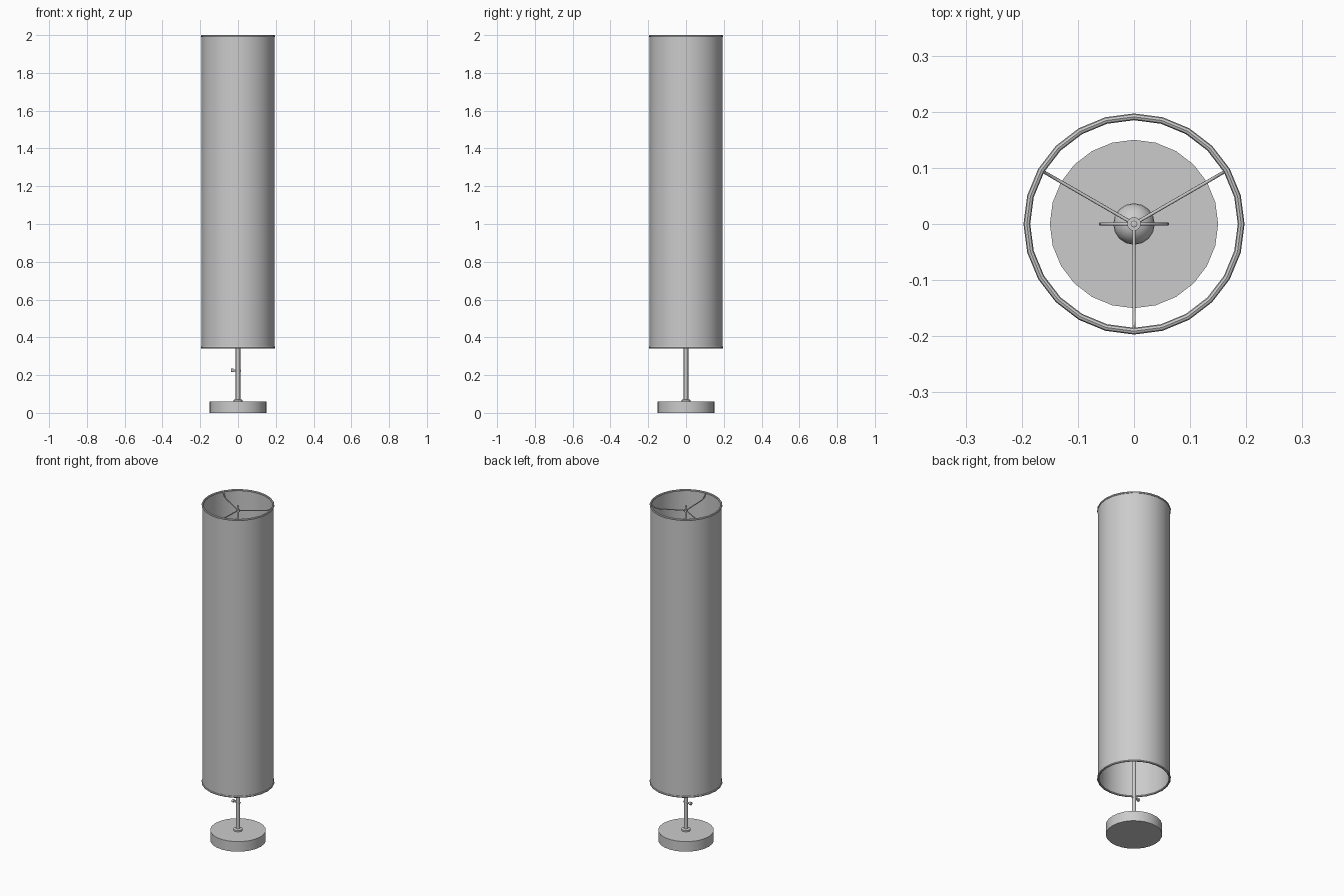
import bpy, bmesh
from math import sin, cos, pi, radians
from mathutils import Vector

cube = bpy.data.objects.get("Cube")
if cube:
    bpy.data.objects.remove(cube, do_unlink=True)

grey = bpy.data.materials.new("plain grey")
grey.use_nodes = True
colour = (0.6, 0.6, 0.6, 1)
grey.diffuse_color = colour
grey.node_tree.nodes["Principled BSDF"].inputs["Base Color"].default_value = colour


def finish(name, bm, angle=35):
    bmesh.ops.remove_doubles(bm, verts=bm.verts, dist=1e-5)
    bmesh.ops.recalc_face_normals(bm, faces=bm.faces)
    mesh = bpy.data.meshes.new(name)
    bm.to_mesh(mesh)
    bm.free()
    mesh.materials.append(grey)
    ob = bpy.data.objects.new(name, mesh)
    bpy.context.collection.objects.link(ob)
    bpy.ops.object.select_all(action='DESELECT')
    ob.select_set(True)
    bpy.context.view_layer.objects.active = ob
    bpy.ops.object.shade_smooth_by_angle(angle=radians(angle))
    return ob


def lathe(name, profile, sides=24, closed=False):
    """Spin (radius, height) points around the z axis."""
    bm = bmesh.new()
    verts = [bm.verts.new((r, 0, z)) for r, z in profile]
    pairs = list(zip(verts, verts[1:]))
    if closed:
        pairs.append((verts[-1], verts[0]))
    edges = [bm.edges.new(p) for p in pairs]
    bmesh.ops.spin(bm, geom=verts + edges, cent=(0, 0, 0), axis=(0, 0, 1),
                   angle=2 * pi, steps=sides, use_duplicate=False)
    return finish(name, bm)


def rod(name, points, radius, sides=8):
    """Sweep a round section along a path."""
    bm = bmesh.new()
    pts = [Vector(p) for p in points]
    rings = []
    for i, p in enumerate(pts):
        along = (pts[min(i + 1, len(pts) - 1)] - pts[max(i - 1, 0)]).normalized()
        ref = Vector((0, 1, 0)) if abs(along.y) < 0.7 else Vector((1, 0, 0))
        u = along.cross(ref).normalized()
        v = along.cross(u)
        rings.append([bm.verts.new(p + radius * (u * cos(a) + v * sin(a)))
                      for a in (2 * pi * k / sides for k in range(sides))])
    for a, b in zip(rings, rings[1:]):
        for k in range(sides):
            n = (k + 1) % sides
            bm.faces.new((a[k], a[n], b[n], b[k]))
    bm.faces.new(rings[0])
    bm.faces.new(rings[-1])
    return finish(name, bm, 50)


# Base, collar and stem
lathe("base", [(0, 0), (0.15, 0), (0.15, 0.06), (0, 0.06)])
lathe("base_collar", [(0, 0.06), (0.025, 0.06), (0.025, 0.068), (0.012, 0.072), (0, 0.072)])
lathe("stem", [(0, 0.07), (0.012, 0.07), (0.012, 1.6), (0, 1.6)], 16)

# Switch on the stem
rod("switch_shaft", [(0.015, 0, 0.225), (-0.026, 0, 0.225)], 0.005)
rod("switch_knob", [(-0.024, 0, 0.225), (-0.036, 0, 0.225)], 0.009, 12)

# Socket and bulb
lathe("socket", [(0, 1.59), (0.016, 1.59), (0.02, 1.6), (0.02, 1.67), (0, 1.67)], 16)
dome = [(0.037 * cos(a), 1.77 + 0.037 * sin(a)) for a in (radians(d) for d in range(-45, 90, 15))]
lathe("bulb", [(0, 1.66), (0.015, 1.66), (0.017, 1.7)] + dome + [(0, 1.807)], 16)

# Harp looping around the bulb
arch = [(0.06 * cos(a), 0, 1.8 + 0.11 * sin(a)) for a in (pi * k / 12 for k in range(13))]
rod("harp", [(0.015, 0, 1.61), (0.05, 0, 1.65)] + arch + [(-0.05, 0, 1.65), (-0.015, 0, 1.61)], 0.003)

# Post, hub and finial
lathe("finial_post", [(0, 1.9), (0.006, 1.9), (0.006, 1.99), (0, 1.992)], 12)
lathe("spider_hub", [(0, 1.957), (0.012, 1.957), (0.012, 1.967), (0, 1.967)], 16)

# Three spokes carrying the shade
for i, deg in enumerate((30, 150, 270)):
    c, s = cos(radians(deg)), sin(radians(deg))
    path = [(0.188, 1.992), (0.172, 1.974), (0.15, 1.966), (0.008, 1.962)]
    rod(f"spoke_{i + 1}", [(r * c, r * s, z) for r, z in path], 0.003)

# Open shade with a rolled ring at each end
low, high = 0.34, 2.0
lathe("shade", [(0.193, low + 0.005), (0.193, high - 0.005),
                (0.19, high - 0.005), (0.19, low + 0.005)], closed=True)
for name, z in (("bottom_ring", low + 0.006), ("top_ring", high - 0.006)):
    lathe(name, [(0.191 + 0.006 * cos(pi * k / 4), z + 0.006 * sin(pi * k / 4))
                 for k in range(8)], closed=True)
